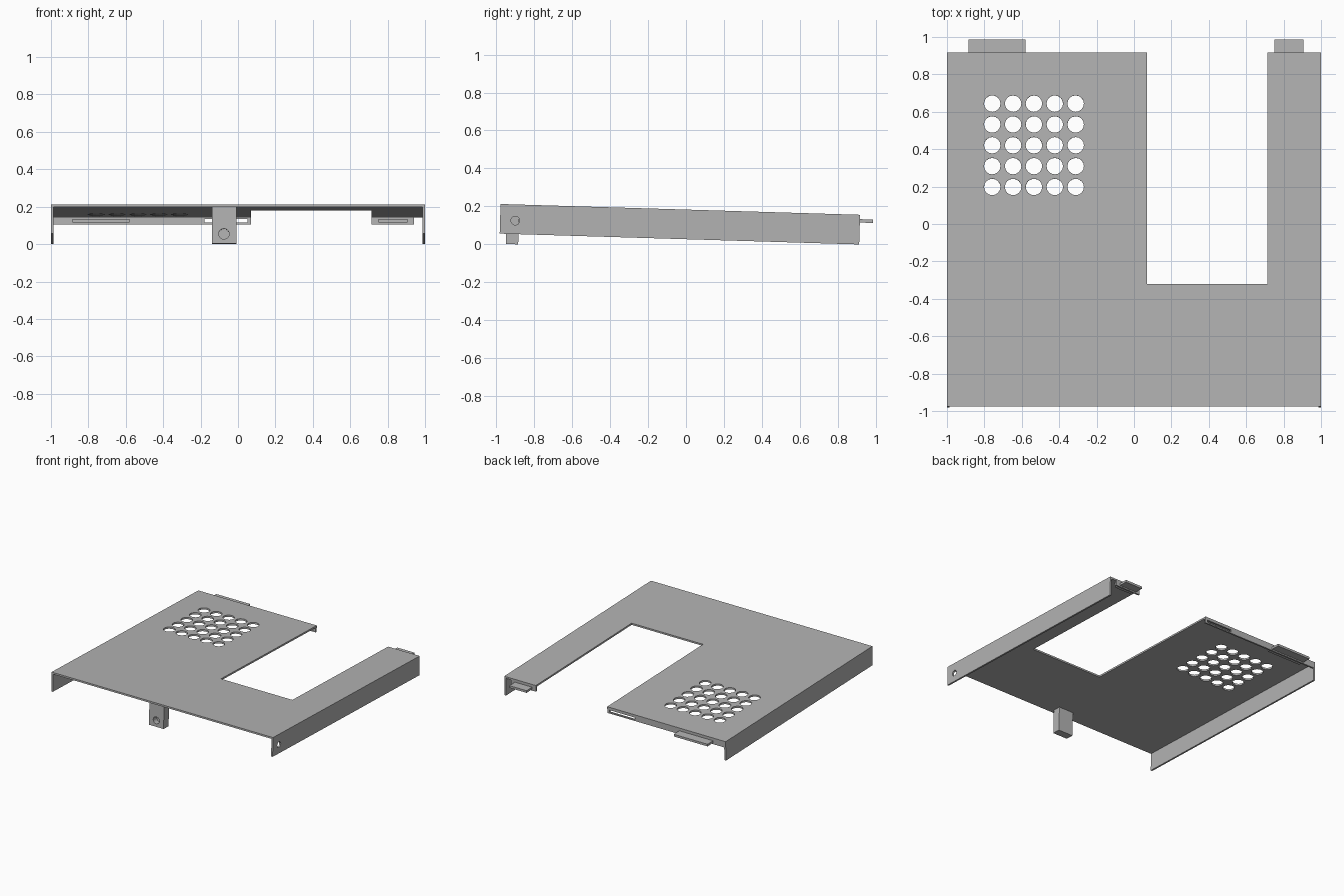
import bpy, bmesh, math
from mathutils import Matrix, Vector

if "Cube" in bpy.data.objects:
    bpy.data.objects.remove(bpy.data.objects["Cube"])

TILT = 0.03            # the tray leans towards its back edge
FRONT, BACK = -0.982, 0.912
TOP, T = 0.156, 0.014  # tray height and sheet thickness

pivot = Matrix.Translation((0, BACK, 0))
LEAN = pivot @ Matrix.Rotation(-TILT, 4, 'X') @ pivot.inverted()

steel = bpy.data.materials.new("grey_steel")
steel.diffuse_color = (0.45, 0.45, 0.45, 1)
steel.use_nodes = True
steel.node_tree.nodes["Principled BSDF"].inputs["Base Color"].default_value = steel.diffuse_color


def make(name, bm, material=steel):
    bmesh.ops.recalc_face_normals(bm, faces=bm.faces)
    mesh = bpy.data.meshes.new(name)
    bm.to_mesh(mesh)
    bm.free()
    obj = bpy.data.objects.new(name, mesh)
    bpy.context.collection.objects.link(obj)
    mesh.materials.append(material)
    return obj


def add_box(bm, x0, x1, y0, y1, z0, z1):
    m = Matrix.Translation(((x0 + x1) / 2, (y0 + y1) / 2, (z0 + z1) / 2))
    m = m @ Matrix.Diagonal((x1 - x0, y1 - y0, z1 - z0, 1))
    bmesh.ops.create_cube(bm, size=1, matrix=m)


def box(name, *dims):
    bm = bmesh.new()
    add_box(bm, *dims)
    return make(name, bm)


def add_hole(bm, centre, radius, depth, axis='Z', sides=16):
    turn = {'Z': Matrix(), 'X': Matrix.Rotation(math.pi / 2, 4, 'Y'),
            'Y': Matrix.Rotation(math.pi / 2, 4, 'X')}[axis]
    bmesh.ops.create_cone(bm, cap_ends=True, segments=sides, radius1=radius,
                          radius2=radius, depth=depth,
                          matrix=Matrix.Translation(centre) @ turn)


def cut(obj, bm):
    cutter = make("cutter", bm)
    mod = obj.modifiers.new("cut", 'BOOLEAN')
    mod.operation, mod.solver, mod.object = 'DIFFERENCE', 'EXACT', cutter
    bpy.context.view_layer.objects.active = obj
    bpy.ops.object.modifier_apply(modifier=mod.name)
    bpy.data.objects.remove(cutter)


# Top plate: a U-shaped outline with a notch open to the back
outline = [(-1, FRONT), (1, FRONT), (1, BACK), (0.715, BACK),
           (0.715, -0.325), (0.07, -0.325), (0.07, BACK), (-1, BACK)]
bm = bmesh.new()
face = bm.faces.new([bm.verts.new((x, y, TOP - T)) for x, y in outline])
side = bmesh.ops.extrude_face_region(bm, geom=[face])
bmesh.ops.translate(bm, vec=(0, 0, T),
                    verts=[v for v in side['geom'] if isinstance(v, bmesh.types.BMVert)])
plate = make("top_plate", bm)

# Vent grid of round holes
bm = bmesh.new()
for i in range(5):
    for j in range(5):
        add_hole(bm, (-0.758 + 0.1115 * i, 0.193 + 0.1115 * j, TOP), 0.044, 0.1)
cut(plate, bm)

# Side flanges, with one screw hole at the front right
left = box("left_flange", -1, -1 + T, FRONT, BACK, 0, TOP - T)
right = box("right_flange", 1 - T, 1, FRONT, BACK, 0, TOP - T)
bm = bmesh.new()
add_hole(bm, (1, -0.902, 0.071), 0.023, 0.1, 'X')
cut(right, bm)

# Back lips, the wide one slotted
lip = box("wide_back_lip", -1 + T, 0.07, BACK - T, BACK, 0.105, TOP - T)
bm = bmesh.new()
add_box(bm, -0.18, 0.05, BACK - 0.1, BACK + 0.1, 0.115, 0.133)
cut(lip, bm)
box("narrow_back_lip", 0.715, 0.94, BACK - T, BACK, 0.105, TOP - T)

# Locating tabs
box("wide_tab", -0.885, -0.58, BACK - 0.05, 0.982, 0.115, 0.133)
box("narrow_tab", 0.75, 0.905, BACK - 0.05, 0.982, 0.115, 0.133)

# Front mounting block with a blind screw hole
block = box("mounting_block", -0.14, -0.008, -0.948, -0.883, -0.0535, TOP - T)
bm = bmesh.new()
add_hole(bm, (-0.075, -0.948, -0.001), 0.028, 0.09, 'Y')
cut(block, bm)

# Lean everything
for obj in bpy.context.collection.objects:
    obj.data.transform(LEAN)
